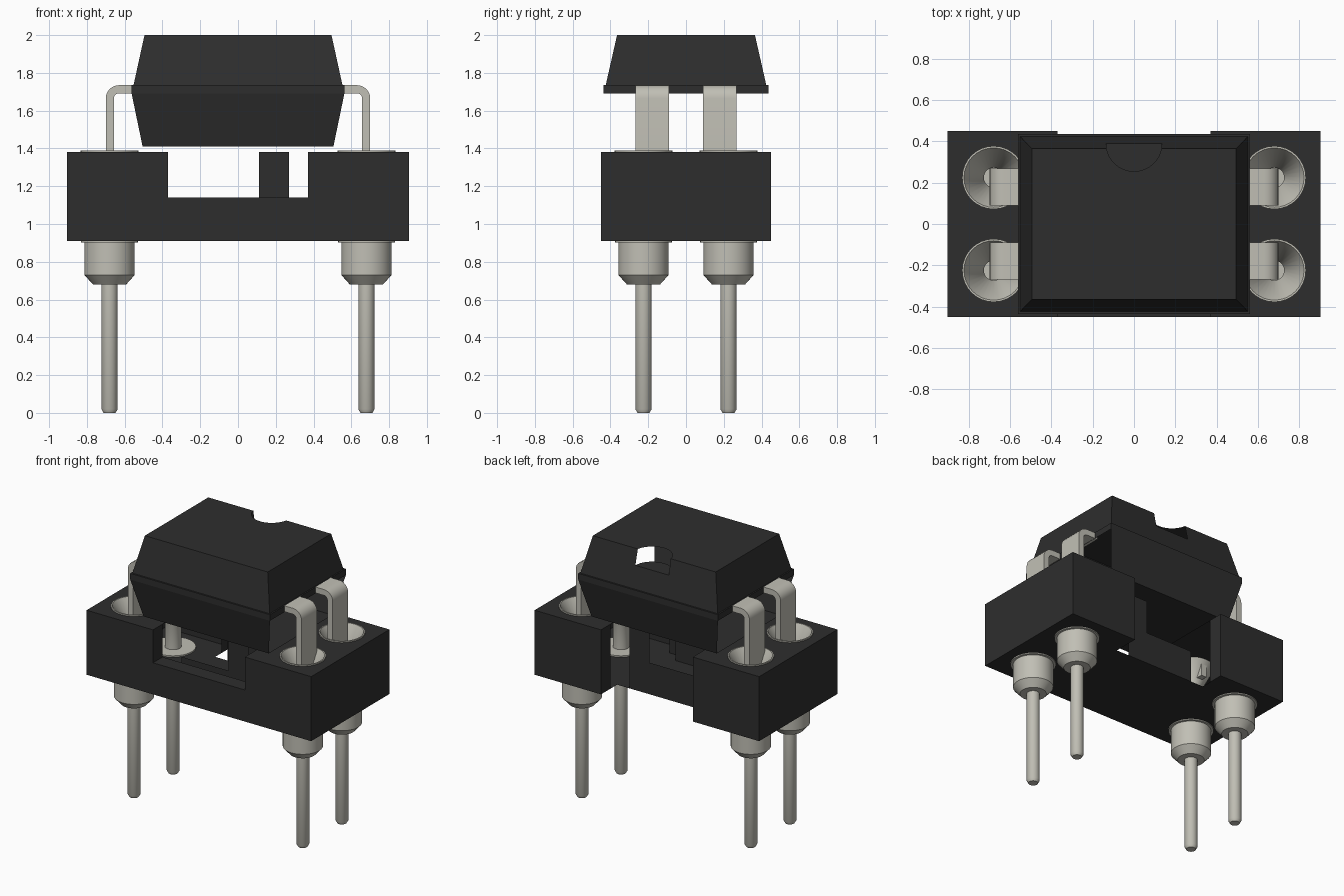
import bpy, bmesh, math
from mathutils import Vector

old = bpy.data.objects.get("Cube")
if old:
    bpy.data.objects.remove(old, do_unlink=True)


def material(name, rgb):
    m = bpy.data.materials.new(name)
    m.use_nodes = True
    m.diffuse_color = (*rgb, 1)
    m.node_tree.nodes["Principled BSDF"].inputs["Base Color"].default_value = (*rgb, 1)
    return m


BLACK = material("black_plastic", (0.027, 0.027, 0.027))
METAL = material("tinned_metal", (0.53, 0.52, 0.46))


def finish(bm, name, mat, smooth=False):
    mesh = bpy.data.meshes.new(name)
    bm.to_mesh(mesh)
    bm.free()
    ob = bpy.data.objects.new(name, mesh)
    bpy.context.collection.objects.link(ob)
    mesh.materials.append(mat)
    if smooth:
        bpy.ops.object.select_all(action='DESELECT')
        ob.select_set(True)
        bpy.context.view_layer.objects.active = ob
        bpy.ops.object.shade_smooth_by_angle(angle=math.radians(30))
    return ob


def poly(bm, pts, out):
    """Add one flat face whose normal points along out."""
    f = bm.faces.new([bm.verts.new(p) for p in pts])
    f.normal_update()
    if f.normal.dot(Vector(out)) < 0:
        f.normal_flip()


def rect(bm, axis, at, a, b, side):
    """Axis-aligned rectangle; a and b are ranges on the other two axes."""
    pts = []
    for u, v in ((a[0], b[0]), (a[1], b[0]), (a[1], b[1]), (a[0], b[1])):
        p = [u, v]
        p.insert(axis, at)
        pts.append(p)
    out = [0, 0, 0]
    out[axis] = side
    poly(bm, pts, out)


X, Y, Z = 0, 1, 2
W, D, Z0, Z1, ZM = 0.905, 0.45, 0.91, 1.38, 1.14   # socket size and recess height
IN, WALL, BAR, CORE = 0.37, 0.34, 0.27, 0.265      # recess, wall and core limits
PX, PY, RIM = 0.68, 0.225, 0.153                   # pin position and cup radius

# --- socket body: thin-walled frame ---
bm = bmesh.new()
for s in (-1, 1):
    xr = sorted((s * IN, s * W))
    rect(bm, X, s * W, (-D, D), (Z0, Z1), s)
    rect(bm, Y, -D, xr, (Z0, Z1), -1)
    rect(bm, Y, D, xr, (Z0, Z1), 1)
    rect(bm, Z, Z0, xr, (-D, D), -1)
    # wall ends beside the recess
    rect(bm, X, s * IN, (-D, -WALL), (ZM, Z1), -s)
    rect(bm, X, s * IN, (WALL, D), (Z0, Z1), -s)
    # top face with two round pin holes
    loops = [[(xr[0], -D), (xr[1], -D), (xr[1], D), (xr[0], D)]]
    for py in (-PY, PY):
        loops.append([(s * PX + (RIM - 0.004) * math.cos(i * math.tau / 32),
                       py + (RIM - 0.004) * math.sin(i * math.tau / 32)) for i in range(32)])
    edges = []
    for loop in loops:
        vs = [bm.verts.new((x, y, Z1)) for x, y in loop]
        edges += [bm.edges.new((vs[i - 1], vs[i])) for i in range(len(vs))]
    bmesh.ops.triangle_fill(bm, use_beauty=True, edges=edges, normal=(0, 0, 1))
# front strip and floor
rect(bm, Y, -D, (-IN, IN), (Z0, ZM), -1)
rect(bm, Z, ZM, (-IN, IN), (-D, -WALL), 1)
rect(bm, Y, -WALL, (-IN, IN), (Z0, ZM), 1)
rect(bm, Z, Z0, (-IN, IN), (-D, CORE), -1)
# inner core walls and raised bar
for s in (-1, 1):
    rect(bm, Y, s * CORE, (-BAR, BAR), (Z0, ZM), s)
    rect(bm, Y, s * CORE, (0.11, BAR), (ZM, Z1), s)
rect(bm, Z, Z1, (0.11, BAR), (-CORE, CORE), 1)
finish(bm, "socket_body", BLACK)

# --- chip package: hollow, with open lower ends ---
bm = bmesh.new()


def ring(x, y, z):
    return [(-x, -y, z), (x, -y, z), (x, y, z), (-x, y, z)]


top, base = ring(0.495, 0.365, 2.0), ring(0.553, 0.425, 1.735)
lip_top, lip_low = ring(0.563, 0.437, 1.735), ring(0.563, 0.437, 1.69)
bottom = ring(0.505, 0.366, 1.41)
outs = [(0, -1, 0), (1, 0, 0), (0, 1, 0), (-1, 0, 0)]
R, NY, NZ = 0.135, 0.39, 1.89                      # half-round index notch
a0 = math.asin((NY - 0.365) / R)
arc = [(R * math.cos(a), NY - R * math.sin(a)) for a in
       [a0 + (math.pi - 2 * a0) * i / 20 for i in range(21)]]
for i, out in enumerate(outs):
    j = (i + 1) % 4
    upper = [base[i], base[j], top[j], top[i]]
    if i == 2:                                     # back slope is cut by the notch
        upper[3:3] = [(-arc[0][0], 0.365, 2), (-R, NY, NZ), (R, NY, NZ), (arc[0][0], 0.365, 2)]
    poly(bm, upper, out)
    poly(bm, [lip_top[i], lip_top[j], base[j], base[i]], (0, 0, 1))
    poly(bm, [lip_low[i], lip_low[j], lip_top[j], lip_top[i]], out)
    if i in (0, 2):
        poly(bm, [bottom[i], bottom[j], lip_low[j], lip_low[i]], out)
poly(bm, [top[0], top[1], top[2]] + [(x, y, 2) for x, y in arc] + [top[3]], (0, 0, 1))
poly(bm, [(R, NY, NZ)] + [(x, y, NZ) for x, y in arc] + [(-R, NY, NZ)], (0, 0, 1))
poly(bm, bottom, (0, 0, -1))
bmesh.ops.remove_doubles(bm, verts=bm.verts, dist=1e-5)
finish(bm, "chip_package", BLACK)

# --- turned socket pins with funnel cups ---
PIN = [(0, 0), (0.032, 0), (0.043, 0.02), (0.043, 0.68), (0.088, 0.68), (0.133, 0.73),
       (0.133, 0.902), (0.15, 0.902), (0.15, 0.92), (0.055, 0.92), (0.055, 1.19),
       (0.148, 1.37), (RIM, 1.38), (RIM, 1.39), (0.144, 1.39), (0.048, 1.22),
       (0.048, 1.1), (0, 1.1)]


def pin(name, x, y):
    bm = bmesh.new()
    vs = [bm.verts.new((r, 0, z)) for r, z in PIN]
    es = [bm.edges.new(p) for p in zip(vs, vs[1:])]
    bmesh.ops.spin(bm, geom=vs + es, axis=(0, 0, 1), cent=(0, 0, 0),
                   angle=math.tau, steps=32, use_duplicate=False)
    bmesh.ops.remove_doubles(bm, verts=bm.verts, dist=1e-5)
    bmesh.ops.recalc_face_normals(bm, faces=bm.faces)
    ob = finish(bm, name, METAL, True)
    ob.location = (x, y, 0)


# --- bent chip leads ---
def lead(name, s, y0, y1):
    def bend(r, angles):
        return [(0.63 + r * math.cos(math.radians(a)), 1.665 + r * math.sin(math.radians(a)))
                for a in angles]
    prof = ([(0.54, 1.735)] + bend(0.07, range(90, -1, -15)) + [(0.70, 1.26), (0.657, 1.26)]
            + bend(0.027, range(0, 91, 15)) + [(0.54, 1.692)])
    bm = bmesh.new()
    f = bm.faces.new([bm.verts.new((s * x, y0, z)) for x, z in prof])
    ext = bmesh.ops.extrude_face_region(bm, geom=[f], use_keep_orig=True)
    bmesh.ops.translate(bm, vec=(0, y1 - y0, 0),
                        verts=[g for g in ext["geom"] if isinstance(g, bmesh.types.BMVert)])
    bmesh.ops.recalc_face_normals(bm, faces=bm.faces)
    finish(bm, name, METAL, True)


for side, s in (("left", 1), ("right", -1)):
    for end, t in (("front", -1), ("back", 1)):
        pin(f"{end}_{side}_pin", s * PX, t * PY)
        lead(f"{end}_{side}_lead", s, *sorted((t * 0.09, t * 0.268)))
